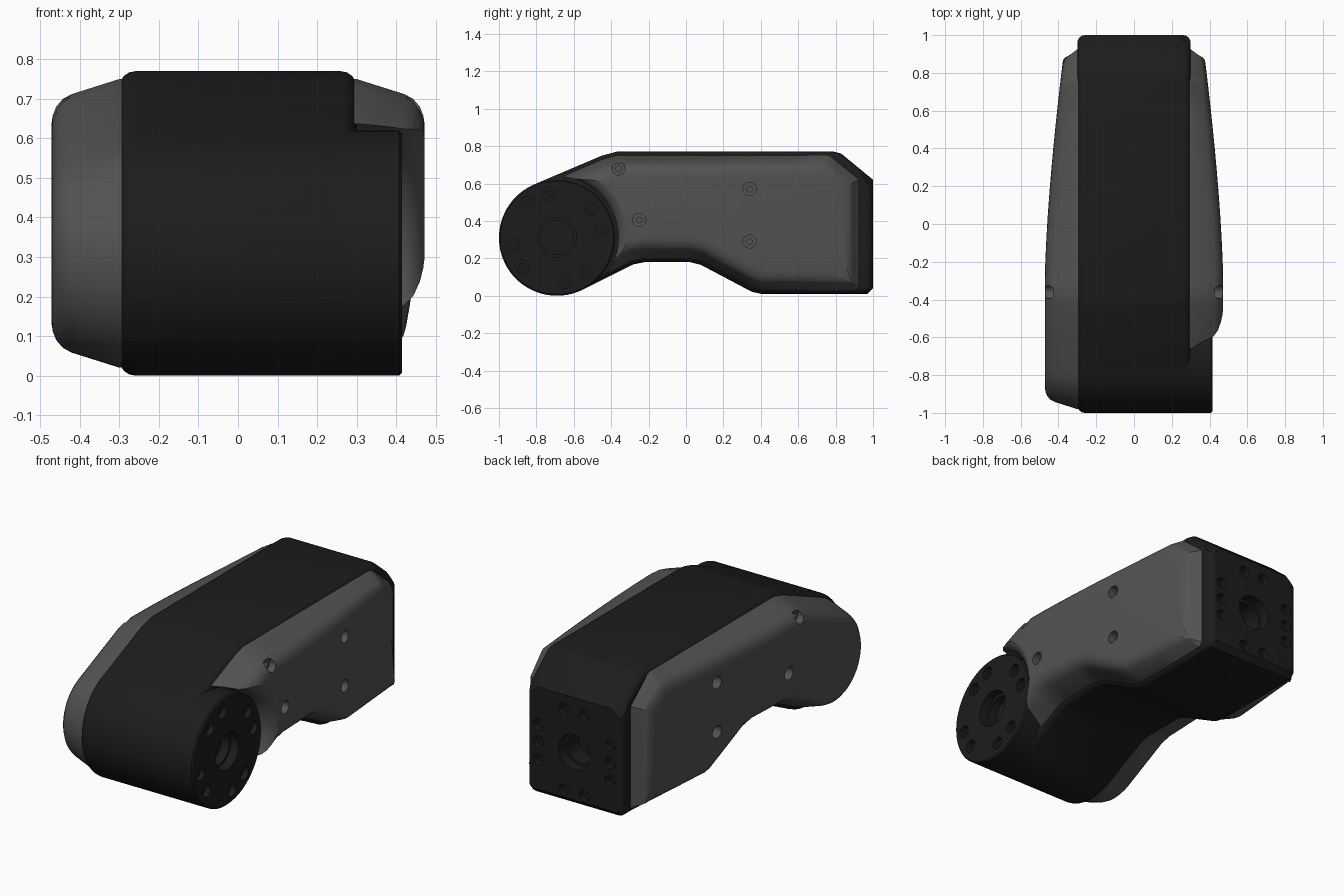
import bpy, bmesh
from math import sin, cos, radians, pi
from mathutils import Vector, Matrix

if "Cube" in bpy.data.objects:
    bpy.data.objects.remove(bpy.data.objects["Cube"])

JOINT = (-0.69, 0.31)      # joint centre in (y, z)


def material(name, v):
    m = bpy.data.materials.new(name)
    m.diffuse_color = (v, v, v * 0.97, 1)
    m.use_nodes = True
    m.node_tree.nodes["Principled BSDF"].inputs["Base Color"].default_value = m.diffuse_color
    return m


DARK, GREY = material("dark_shell", 0.012), material("grey_cover", 0.085)


def circle(c, r, n=64):
    return [(c[0] + r * cos(2 * pi * i / n), c[1] + r * sin(2 * pi * i / n)) for i in range(n)]


def outline(end):
    """Arm side profile in (y, z), counter-clockwise; end = points of the far end."""
    arc = [(JOINT[0] + 0.31 * cos(radians(a)), JOINT[1] + 0.31 * sin(radians(a)))
           for a in [113 + 183 * i / 30 for i in range(31)]]
    low = [(-0.28, 0.168), (-0.22, 0.18), (0.02, 0.18), (0.08, 0.165), (0.35, 0.022), (0.40, 0.01)]
    return low + end + [(-0.37, 0.77), (-0.45, 0.749)] + arc


def inset(pts, d):
    out, n = [], len(pts)
    for i in range(n):
        p, q, r = (Vector(pts[(i + k) % n]) for k in (-1, 0, 1))
        a, b = (q - p).normalized(), (r - q).normalized()
        n1, n2 = Vector((-a.y, a.x)), Vector((-b.y, b.x))
        out.append(q + (n1 + n2) / (1 + n1.dot(n2)) * d)
    return out


def loft(bm, pts, rings):
    """Stack inset copies of a (y, z) profile along x: rings = [(x, inset)]."""
    loops = [[bm.verts.new((x, *p)) for p in inset(pts, d)] for x, d in rings]
    n = len(pts)
    for a, b in zip(loops, loops[1:]):
        for i in range(n):
            j = (i + 1) % n
            bm.faces.new((a[i], a[j], b[j], b[i]))
    bm.faces.new(loops[0][::-1])
    bm.faces.new(loops[-1])


def finish(name, bm, mat=None):
    bmesh.ops.recalc_face_normals(bm, faces=bm.faces[:])
    me = bpy.data.meshes.new(name)
    bm.to_mesh(me)
    bm.free()
    ob = bpy.data.objects.new(name, me)
    bpy.context.collection.objects.link(ob)
    if mat:
        me.materials.append(mat)
    else:
        ob.hide_render = True
    return ob


def boolean(ob, cutter, op='DIFFERENCE'):
    m = ob.modifiers.new("cut", 'BOOLEAN')
    m.object, m.operation, m.solver = cutter, op, 'EXACT'
    bpy.context.view_layer.objects.active = ob
    bpy.ops.object.modifier_apply(modifier=m.name)
    bpy.data.objects.remove(cutter)


def holes(specs, turn=False):
    """Stepped screw holes: specs = [(centre, radius, surface, depth, core radius, core depth)]."""
    bm = bmesh.new()
    for c, r, top, depth, core, deep in specs:
        loft(bm, circle(c, r, 24 if r < 0.06 else 48),
             [(top - deep, r - core), (top - depth, r - core), (top - depth, 0), (top + 0.1, 0)])
    if turn:
        bm.transform(Matrix.Rotation(pi / 2, 4, 'Z'))
    return finish("hole_cutter", bm)


def smooth(ob, angle=28):
    bpy.ops.object.select_all(action='DESELECT')
    ob.select_set(True)
    bpy.context.view_layer.objects.active = ob
    bpy.ops.object.shade_smooth_by_angle(angle=radians(angle))


# Main dark body with rounded side edges
steps = [(0.26 + 0.04 * sin(pi * k / 8), 0.04 * (1 - cos(pi * k / 8))) for k in range(5)]
bm = bmesh.new()
loft(bm, outline([(0.97, 0.01), (1, 0.04), (1, 0.62), (0.83, 0.76), (0.79, 0.77)]),
     [(-x, d) for x, d in steps[::-1]] + steps)
body = finish("arm_body", bm, DARK)

# Round off the corners of the far end with a wide cone
bm = bmesh.new()
loft(bm, circle((0, 0.315), 0.38, 96), [(-1.2, -2.31), (1.01, 0.01)])
bm.transform(Matrix.Rotation(pi / 2, 4, 'Z'))
boolean(body, finish("end_rounding", bm), 'INTERSECT')

# Far end flange: centre bore and ten screws
spots = [(s * 0.225, 0.31 + z) for s in (-1, 1) for z in (-0.1, 0, 0.1)]
spots += [(s * 0.065, 0.31 + z) for s in (-1, 1) for z in (-0.23, 0.23)]
boolean(body, holes([((0, 0.31), 0.1, 1, 0.06, 0.085, 0.16)] +
                    [(p, 0.032, 1, 0.03, 0.016, 0.06) for p in spots], True))
smooth(body)

# Joint drum on the right: centre bore and paired screws
bm = bmesh.new()
loft(bm, circle(JOINT, 0.31, 72), [(0.24, 0), (0.407, 0), (0.415, 0.008)])
drum = finish("joint_drum", bm, DARK)
ring = [(JOINT[0] + 0.24 * cos(radians(a)), JOINT[1] + 0.24 * sin(radians(a)))
        for q in range(4) for a in (q * 90 + 10, q * 90 + 40)]
boolean(drum, holes([(JOINT, 0.105, 0.415, 0.05, 0.09, 0.1)] +
                    [(p, 0.036, 0.415, 0.03, 0.018, 0.06) for p in ring]))
smooth(drum)


# Grey side covers, tapering towards the far end
def width(y):
    return 0.172 - 0.1 * max(0, (y + 0.3) / 1.2) ** 1.5


SCREWS = [(-0.36, 0.68), (-0.25, 0.405), (0.34, 0.57), (0.34, 0.29)]


def cover(name, side):
    bm = bmesh.new()
    loft(bm, outline([(0.91, 0.01), (0.945, 0.04), (0.945, 0.63), (0.78, 0.765), (0.74, 0.77)]),
         [(-0.1, 0.02), (0, 0.02), (0.7, 0.058), (0.83, 0.07), (0.93, 0.09), (0.98, 0.112), (1, 0.135)])
    for k in range(13):
        bmesh.ops.bisect_plane(bm, geom=bm.verts[:] + bm.edges[:] + bm.faces[:], dist=1e-4,
                               plane_co=(0, -0.3 + 0.1 * k, 0), plane_no=(0, 1, 0))
    for v in bm.verts:
        v.co.x = 0.3 + v.co.x * width(v.co.y)
    ob = finish(name, bm, GREY)
    boolean(ob, holes([(p, 0.035, 0.3 + width(p[0]), 0.045, 0.015, 0.09) for p in SCREWS]))
    if side > 0:    # clearance around the joint drum
        bm = bmesh.new()
        loft(bm, circle(JOINT, 0.328, 96),
             [(0.2, 0), (0.42, 0), (0.445, -0.01), (0.462, -0.03), (0.49, -0.08)])
        boolean(ob, finish("drum_clearance", bm))
    else:
        ob.data.transform(Matrix.Scale(-1, 4, (1, 0, 0)))
        ob.data.flip_normals()
    smooth(ob)


cover("right_cover", 1)
cover("left_cover", -1)
